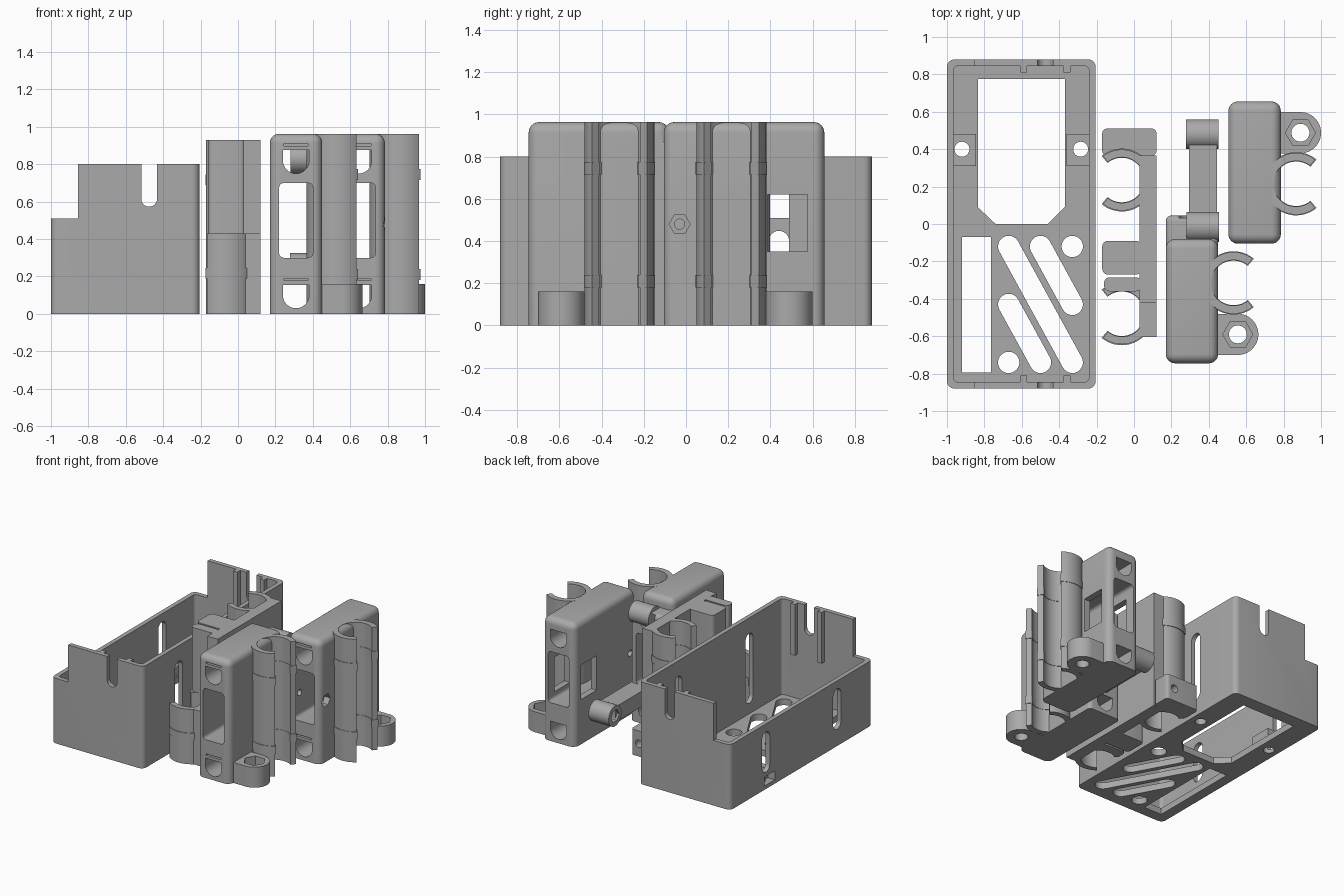
import bpy, bmesh, math
from mathutils import Vector

if "Cube" in bpy.data.objects:
    bpy.data.objects.remove(bpy.data.objects["Cube"], do_unlink=True)

grey = bpy.data.materials.new("matte grey")
grey.use_nodes = True
grey.diffuse_color = (0.4, 0.4, 0.4, 1)
grey.node_tree.nodes["Principled BSDF"].inputs["Base Color"].default_value = (0.4, 0.4, 0.4, 1)

AXES = {"x": lambda u, v, w: (w, u, v),
        "y": lambda u, v, w: (u, w, v),
        "z": lambda u, v, w: (u, v, w)}


def finish(name, bm):
    bmesh.ops.recalc_face_normals(bm, faces=bm.faces)
    mesh = bpy.data.meshes.new(name)
    bm.to_mesh(mesh)
    bm.free()
    mesh.materials.append(grey)
    ob = bpy.data.objects.new(name, mesh)
    bpy.context.collection.objects.link(ob)
    return ob


def prism(name, outline, lo, hi, axis="z"):
    """Extrude a 2D outline along an axis."""
    bm = bmesh.new()
    face = bm.faces.new([bm.verts.new(AXES[axis](u, v, lo)) for u, v in outline])
    top = bmesh.ops.extrude_face_region(bm, geom=[face])["geom"]
    shift = Vector(AXES[axis](0, 0, hi - lo))
    bmesh.ops.translate(bm, vec=shift, verts=[g for g in top if isinstance(g, bmesh.types.BMVert)])
    return finish(name, bm)


def arc(c, r, a0, a1, n=24):
    steps = [math.radians(a0 + (a1 - a0) * i / n) for i in range(n + 1)]
    return [(c[0] + r * math.cos(a), c[1] + r * math.sin(a)) for a in steps]


def circle(c, r, n=32):
    return arc(c, r, 0, 360 - 360 / n, n - 1)


def rect(x0, x1, y0, y1):
    return [(x0, y0), (x1, y0), (x1, y1), (x0, y1)]


def rounded(x0, x1, y0, y1, r):
    return (arc((x0 + r, y0 + r), r, 180, 270, 6) + arc((x1 - r, y0 + r), r, 270, 360, 6)
            + arc((x1 - r, y1 - r), r, 0, 90, 6) + arc((x0 + r, y1 - r), r, 90, 180, 6))


def stadium(p, q, r):
    a = math.degrees(math.atan2(q[1] - p[1], q[0] - p[0]))
    return arc(q, r, a - 90, a + 90, 12) + arc(p, r, a + 90, a + 270, 12)


def box(name, x, y, z):
    return prism(name, rect(*x, *y), *z)


def c_shape(c, r_out, r_in, mid, gap):
    a, b = mid + gap, mid + 360 - gap
    return arc(c, r_out, a, b, 40) + arc(c, r_in, b, a, 40)


def combine(ob, others, operation):
    bpy.context.view_layer.objects.active = ob
    for other in others:
        mod = ob.modifiers.new("bool", "BOOLEAN")
        mod.operation, mod.solver, mod.object = operation, "EXACT", other
        bpy.ops.object.modifier_apply(modifier=mod.name)
        bpy.data.objects.remove(other, do_unlink=True)
    return ob


def cut(ob, *cutters):
    return combine(ob, cutters, "DIFFERENCE")


def join(ob, *parts):
    return combine(ob, parts, "UNION")


def hole(outline, lo, hi, axis="z"):
    return prism("cutter", outline, lo, hi, axis)


def case_shell(name, x, y, z, r):
    """Block with every edge rounded except around its base."""
    bm = bmesh.new()
    bmesh.ops.create_cube(bm, size=1)
    for v in bm.verts:
        v.co = [lim[0] if c < 0 else lim[1] for c, lim in zip(v.co, (x, y, z))]
    edges = [e for e in bm.edges if max(v.co.z for v in e.verts) > z[0] + 0.01]
    bmesh.ops.bevel(bm, geom=edges, offset=r, segments=6, profile=0.5, affect="EDGES")
    return finish(name, bm)


# Open tray: shell, lowered side and vented floor
tray = prism("tray", rounded(-1, -0.205, -0.88, 0.88, 0.04), 0, 0.8)
cut(tray, hole(rounded(-0.965, -0.24, -0.845, 0.845, 0.025), 0.05, 1),
    hole(rect(-1.1, -0.855, -1, 1), 0.51, 1))
for s in (-1, 1):
    ends = sorted((s * 0.81, s * 0.86))
    for x in (-0.59, -0.358):
        join(tray, box("rib", (x - 0.018, x + 0.018), ends, (0.4, 0.8)))
for x in (-0.91, -0.295):
    join(tray, box("boss", (x - 0.065, x + 0.065), (0.31, 0.48), (0.03, 0.12)))
    cut(tray, hole(circle((x - 0.01 if x < -0.5 else x + 0.01, 0.4), 0.04), -0.1, 0.3))
cut(tray,
    hole([(-0.74, 0), (-0.46, 0), (-0.37, 0.09), (-0.37, 0.775), (-0.835, 0.775), (-0.835, 0.09)], -0.1, 0.045 + 0.1),
    hole(rect(-0.92, -0.765, -0.795, -0.07), -0.1, 0.2),
    hole(circle((-0.33, -0.12), 0.057), -0.1, 0.2),
    hole(circle((-0.67, -0.74), 0.057), -0.1, 0.2),
    hole(stadium((-0.67, -0.12), (-0.33, -0.74), 0.057), -0.1, 0.2),
    hole(stadium((-0.5, -0.12), (-0.33, -0.43), 0.057), -0.1, 0.2),
    hole(stadium((-0.67, -0.43), (-0.5, -0.74), 0.057), -0.1, 0.2),
    hole(stadium((-0.475, 0.615), (-0.475, 1), 0.042), -1, 1, "y"),
    hole(rect(0.33, 0.46, 0.03, 0.1), -1.1, -0.94, "x"))
for y in (-0.44, 0.44):
    cut(tray, hole(stadium((y, 0.18), (y, 0.4), 0.048), -1.1, -0.9, "x"),
        hole(stadium((y, 0.18), (y, 0.63), 0.048), -0.3, -0.1, "x"))


def end_holes(ob, xc, y0, y1):
    """Window and two D-shaped openings running through from end to end."""
    cut(ob, hole(rounded(xc - 0.09, xc + 0.09, 0.3, 0.7, 0.025), y0, y1, "y"))
    for z in (0.82, 0.1):
        d = arc((xc, z), 0.07, 180, 360, 16) + [(xc + 0.07, z + 0.055), (xc - 0.07, z + 0.055)]
        cut(ob, hole(d, y0, y1, "y"),
            hole(rect(xc - 0.065, xc + 0.065, z + 0.078, z + 0.09), y0, y0 + 0.13, "y"))


def holder(name, x, y, clip_y, ear_y, back=None):
    """Case with a tube clip and a bolted ear on its +x side."""
    case = case_shell(name + "_case", x, y, (0, 0.963), 0.05)
    if back:
        join(case, back)
    end_holes(case, sum(x) / 2, y[0] - 0.1, y[1] + 0.3)
    c = (x[1] + 0.082, clip_y)
    clip = prism(name + "_clip", c_shape(c, 0.165, 0.122, 0, 52), 0, 0.963)
    cut(clip, hole(rect(clip_y - 0.09, clip_y + 0.09, 0.41, 0.56), x[1] + 0.003, c[0], "x"))
    for z in (0.18, 0.715):
        prism(name + "_clip_band", c_shape(c, 0.169, 0.119, 0, 50), z, z + 0.06)
    e = (x[1] + 0.105, ear_y)
    outline = [(x[1] - 0.02, ear_y - 0.11)] + arc(e, 0.11, -90, 90) + [(x[1] - 0.02, ear_y + 0.11)]
    ear = prism(name + "_ear", outline, 0, 0.16)
    cut(ear, hole(circle(e, 0.08, 6), 0.08, 0.3), hole(circle(e, 0.048), -0.1, 0.3))
    return case


# Rear holder with side window and nut pocket
rear = holder("rear_holder", (0.505, 0.785), (-0.105, 0.655), 0.215, 0.488)
cut(rear, hole(rect(0.385, 0.575, 0.35, 0.62), 0.4, 0.9, "x"),
    hole(circle((-0.03, 0.48), 0.05, 6), 0.73, 0.9, "x"),
    hole(circle((-0.03, 0.48), 0.024), 0.4, 0.9, "x"))

# Front holder with a lower rear housing
housing = case_shell("housing", (0.17, 0.45), (-0.2, 0.045), (0, 0.88), 0.03)
holder("front_holder", (0.17, 0.45), (-0.745, -0.08), -0.315, -0.59, housing)
prism("upper_hinge", circle((-0.015, 0.83), 0.08), 0.28, 0.455, "x")

# Swing arm with nut barrel
box("swing_arm", (0.295, 0.445), (0.03, 0.45), (0.18, 0.3))
barrel = prism("arm_barrel", circle((0.48, 0.245), 0.08), 0.278, 0.452, "x")
cut(barrel, hole(circle((0.48, 0.245), 0.05, 6), 0.2, 0.34, "x"),
    hole(circle((0.48, 0.245), 0.028), 0.2, 0.5, "x"))

# Middle bracket: spine, foot, guide blocks and two clips
spine = box("bracket_spine", (0.03, 0.12), (-0.42, 0.365), (0, 0.93))
join(spine, box("low", (0.03, 0.12), (-0.605, -0.4), (0, 0.43)))
foot = prism("bracket_foot", rounded(-0.17, 0.12, 0.365, 0.51, 0.025), 0, 0.2)
cut(foot, hole(circle((0.05, 0.1), 0.03), 0.3, 0.6, "y"))
prism("guide_block", rounded(-0.17, 0.04, -0.27, -0.09, 0.03), 0, 0.93)
prism("guide_rail", rounded(-0.16, 0.04, -0.36, -0.285, 0.03), 0, 0.93)
for name, y, top in (("tall_clip", 0.235, 0.93), ("short_clip", -0.48, 0.43)):
    c = (-0.065, y)
    prism(name, c_shape(c, 0.163, 0.122, 180, 52), 0, top)
    for z in (0.19, 0.69):
        if z < top:
            prism(name + "_band", c_shape(c, 0.168, 0.119, 180, 50), z, z + 0.055)

# Smooth curved walls, keep hard edges
bpy.ops.object.select_all(action="DESELECT")
for ob in bpy.context.collection.objects:
    if ob.type == "MESH":
        ob.select_set(True)
        bpy.context.view_layer.objects.active = ob
bpy.ops.object.shade_smooth_by_angle(angle=math.radians(30))
